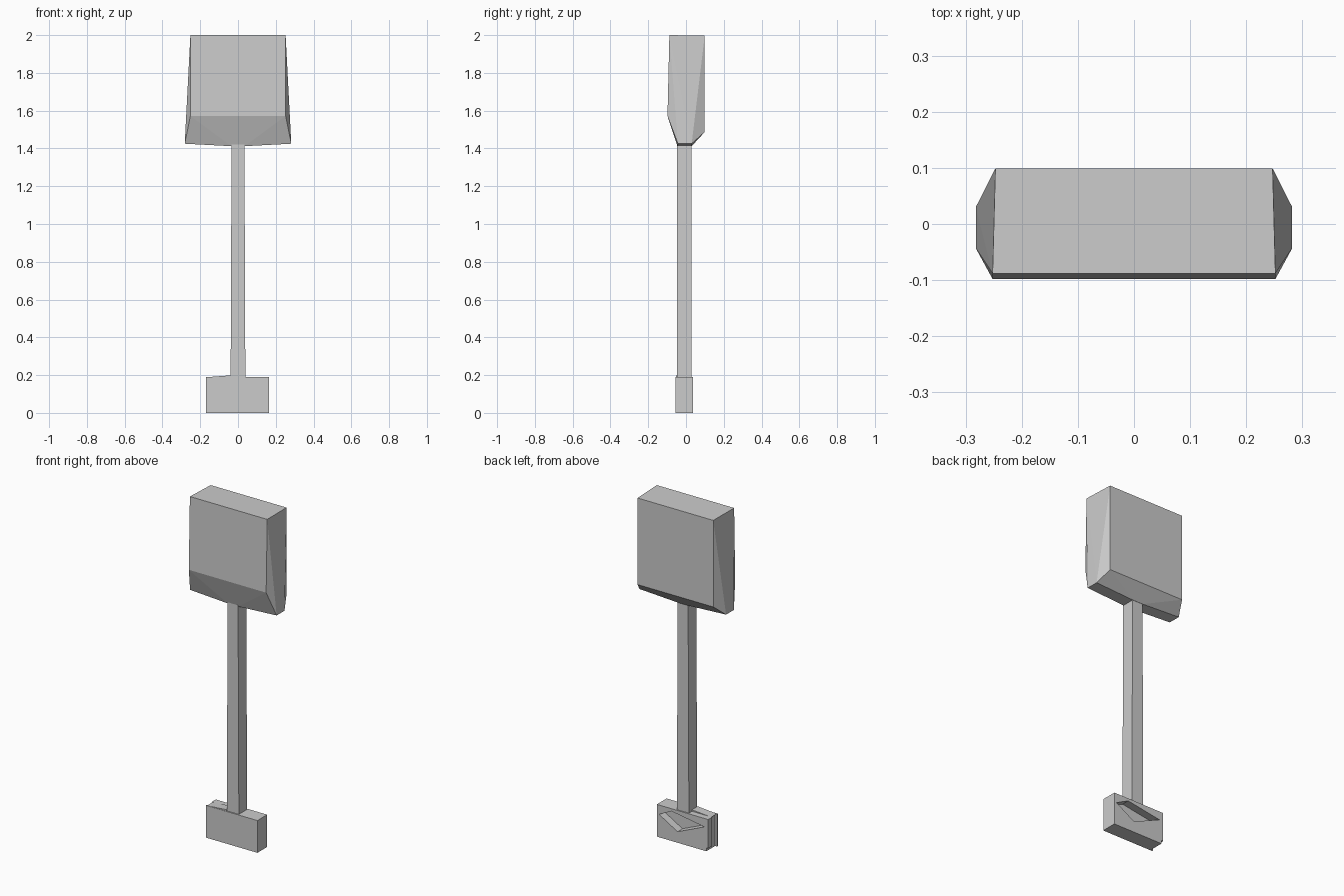
import bpy, bmesh

if "Cube" in bpy.data.objects:
    bpy.data.objects.remove(bpy.data.objects["Cube"])


def hull(name, points):
    """Flat-faced convex solid around a few points."""
    bm = bmesh.new()
    for p in points:
        bm.verts.new(p)
    res = bmesh.ops.convex_hull(bm, input=bm.verts)
    junk = [v for v in bm.verts if not v.link_faces]
    bmesh.ops.delete(bm, geom=junk, context='VERTS')
    bmesh.ops.dissolve_limit(bm, angle_limit=0.01, verts=bm.verts, edges=bm.edges)
    bmesh.ops.recalc_face_normals(bm, faces=bm.faces)
    me = bpy.data.meshes.new(name)
    bm.to_mesh(me)
    bm.free()
    ob = bpy.data.objects.new(name, me)
    bpy.context.collection.objects.link(ob)
    return ob


def box(name, x0, x1, y0, y1, z0, z1):
    return hull(name, [(x, y, z) for x in (x0, x1) for y in (y0, y1) for z in (z0, z1)])


# Head: mirrored side profile, flared towards the narrow lower edge
half = [(0.252, -0.088, 2.0), (0.247, 0.099, 1.997),
        (0.252, -0.098, 1.572), (0.247, 0.099, 1.487),
        (0.282, -0.043, 1.425), (0.282, 0.03, 1.425),
        (0.035, -0.045, 1.412), (0.035, 0.03, 1.412)]
hull("head", [(s * x, y, z) for x, y, z in half for s in (-1, 1)])

# Shaft: square bar, slightly wider at the foot
shaft = []
for z, w in ((0.185, 0.039), (1.42, 0.034)):
    shaft += [(s * w, y, z) for s in (-1, 1) for y in (-0.048, 0.029)]
hull("shaft", shaft)

# Grip block with a thin front plate that overhangs on one side
grip = box("grip", -0.158, 0.165, -0.047, 0.036, 0.0, 0.19)
box("grip_plate", -0.17, 0.165, -0.055, -0.046, 0.0, 0.19)
box("grip_back_edge", -0.17, -0.157, 0.0, 0.036, 0.02, 0.19)

# Small wedge where the shaft meets the grip
hull("grip_wedge", [(x, y, z) for y in (-0.053, 0.0)
                    for x, z in ((-0.165, 0.189), (-0.037, 0.189), (-0.037, 0.199))])

# Diamond-shaped recess in the back of the grip
diamond = [(0.15, 0.135), (0.07, 0.175), (-0.145, 0.14), (0.03, 0.065)]
cutter = hull("recess_cutter", [(x, y, z) for x, z in diamond for y in (-0.01, 0.08)])
cutter.hide_render = True
mod = grip.modifiers.new("recess", 'BOOLEAN')
mod.operation = 'DIFFERENCE'
mod.solver = 'EXACT'
mod.object = cutter
bpy.context.view_layer.objects.active = grip
bpy.ops.object.modifier_apply(modifier=mod.name)
bpy.data.objects.remove(cutter)
